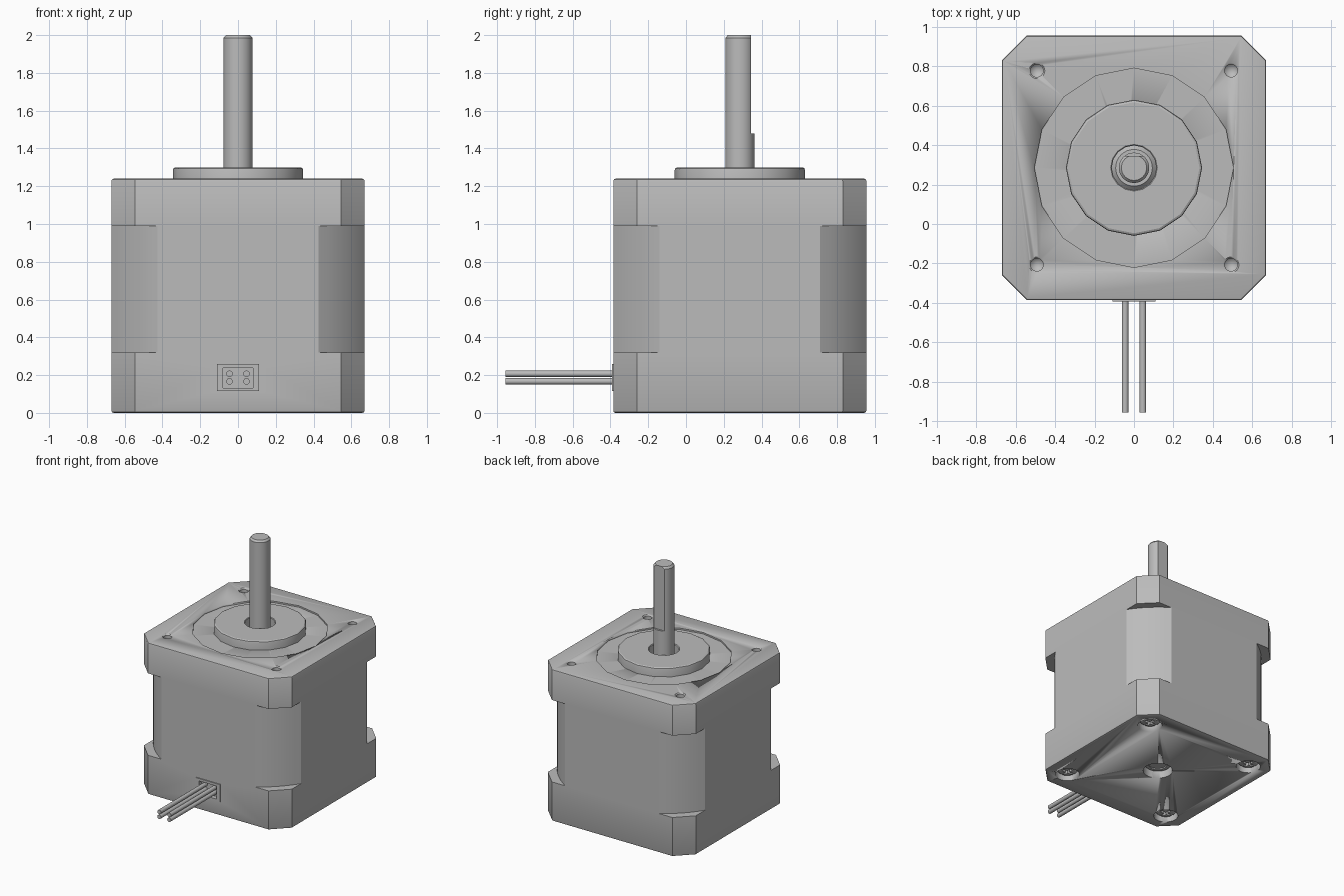
import bpy, bmesh, math
from mathutils import Matrix, Vector

old = bpy.data.objects.get("Cube")
if old:
    bpy.data.objects.remove(old, do_unlink=True)

CY = 0.285       # motor axis, y
HALF = 0.67      # half width of the square housing
SCREW = 0.492    # screw offset from the axis

steel = bpy.data.materials.new("grey metal")
steel.use_nodes = True
grey = (0.5, 0.5, 0.5, 1)
steel.diffuse_color = grey
steel.node_tree.nodes["Principled BSDF"].inputs["Base Color"].default_value = grey


def finish(name, bm, smooth=True):
    bmesh.ops.recalc_face_normals(bm, faces=bm.faces)
    mesh = bpy.data.meshes.new(name)
    bm.to_mesh(mesh)
    bm.free()
    mesh.materials.append(steel)
    ob = bpy.data.objects.new(name, mesh)
    bpy.context.collection.objects.link(ob)
    if smooth:
        bpy.ops.object.select_all(action="DESELECT")
        ob.select_set(True)
        bpy.context.view_layer.objects.active = ob
        bpy.ops.object.shade_smooth_by_angle(angle=math.radians(25))
    return ob


def prism(name, outline, z0, z1, bevel_z=None, bevel=0.012):
    """Extrude an outline (centred on the axis) and bevel its rim at bevel_z."""
    bm = bmesh.new()
    face = bm.faces.new([bm.verts.new((x, y + CY, z0)) for x, y in outline])
    new = bmesh.ops.extrude_face_region(bm, geom=[face])["geom"]
    bmesh.ops.translate(bm, vec=(0, 0, z1 - z0),
                        verts=[v for v in new if isinstance(v, bmesh.types.BMVert)])
    if bevel_z is not None:
        rim = [e for e in bm.edges if all(abs(v.co.z - bevel_z) < 1e-4 for v in e.verts)]
        bmesh.ops.bevel(bm, geom=rim, offset=bevel, segments=2, profile=0.5, affect="EDGES")
    return finish(name, bm)


def lathe(name, profile, x=0, y=CY, steps=32):
    """Spin an (r, z) profile about a vertical axis."""
    bm = bmesh.new()
    vs = [bm.verts.new((r, 0, z)) for r, z in profile]
    edges = [bm.edges.new(p) for p in zip(vs, vs[1:])]
    bmesh.ops.spin(bm, geom=vs + edges, cent=(0, 0, 0), axis=(0, 0, 1),
                   angle=math.tau, steps=steps, use_duplicate=False)
    bmesh.ops.remove_doubles(bm, verts=bm.verts, dist=1e-5)
    bmesh.ops.translate(bm, verts=bm.verts, vec=(x, y, 0))
    return finish(name, bm)


def box(name, lo, hi):
    lo, hi = Vector(lo), Vector(hi)
    bm = bmesh.new()
    bmesh.ops.create_cube(bm, size=1, matrix=Matrix.Translation((lo + hi) / 2)
                          @ Matrix.Diagonal((*(hi - lo), 1)))
    return finish(name, bm, False)


def cut(target, cutter):
    mod = target.modifiers.new("cut", "BOOLEAN")
    mod.operation, mod.solver, mod.object = "DIFFERENCE", "EXACT", cutter
    cutter.hide_render = True
    cutter.hide_set(True)


def four_corners(pts):
    """Repeat one corner's points by quarter turns."""
    out = []
    for q in range(4):
        c, s = round(math.cos(q * math.pi / 2)), round(math.sin(q * math.pi / 2))
        out += [(x * c - y * s, x * s + y * c) for x, y in pts]
    return out


# Housing: two chamfered end caps and a core with rounded-off corners
cap_outline = four_corners([(HALF, 0.545), (0.545, HALF)])
a0, a1 = math.atan2(0.425, HALF), math.atan2(HALF, 0.425)
radius = math.hypot(HALF, 0.425)
core_outline = four_corners([(radius * math.cos(a0 + (a1 - a0) * i / 6),
                              radius * math.sin(a0 + (a1 - a0) * i / 6)) for i in range(7)])
bottom_cap = prism("bottom_cap", cap_outline, 0, 0.32, 0)
top_cap = prism("top_cap", cap_outline, 0.99, 1.24, 1.24)
prism("core", core_outline, 0.32, 0.99)

# Shallow ring recess and shaft opening in the top cap
cut(top_cap, lathe("recess_cutter", [(0, 1.228), (0.505, 1.228), (0.505, 1.3), (0, 1.3)], steps=16))
cut(top_cap, lathe("opening_cutter", [(0, 1.15), (0.113, 1.15), (0.113, 1.4), (0, 1.4)]))

# Raised pilot boss
lathe("pilot_boss", [(0.113, 1.2), (0.345, 1.2), (0.345, 1.285), (0.342, 1.295),
                     (0.332, 1.3), (0.118, 1.3), (0.113, 1.295), (0.113, 1.2)], steps=16)
lathe("top_bearing", [(0.07, 1.14), (0.07, 1.21), (0.093, 1.21), (0.113, 1.19), (0.113, 1.14)])

# Shaft with a flat on its back
shaft = lathe("shaft", [(0, 0.06), (0.077, 0.06), (0.077, 1.985), (0.064, 2), (0, 2)])
cut(shaft, box("flat_cutter", (-0.2, CY + 0.06, 1.48), (0.2, CY + 0.3, 2.2)))

# Bottom opening and its bearing
cut(bottom_cap, lathe("bottom_opening_cutter", [(0, -0.1), (0.113, -0.1), (0.113, 0.1), (0, 0.1)]))
lathe("bottom_bearing", [(0.07, 0.1), (0.07, 0.05), (0.095, 0.05), (0.113, 0.07), (0.113, 0.1)])

# Threaded holes on top, recessed cross-head screws below
for sx in (-1, 1):
    for sy in (-1, 1):
        x, y = sx * SCREW, CY + sy * SCREW
        cut(top_cap, lathe("hole_cutter", [(0, 1.1), (0.032, 1.13), (0.032, 1.232),
                                           (0.042, 1.242), (0.042, 1.3), (0, 1.3)], x, y, 24))
        cut(bottom_cap, lathe("screw_well_cutter", [(0, -0.1), (0.093, -0.1),
                                                    (0.093, 0.08), (0, 0.08)], x, y, 24))
        screw = lathe("screw", [(0, 0.09), (0.078, 0.09), (0.078, 0.04),
                                (0.06, 0.026), (0, 0.02)], x, y, 24)
        for w, d in ((0.045, 0.011), (0.011, 0.045)):
            cut(screw, box("slot_cutter", (x - w, y - d, -0.05), (x + w, y + d, 0.055)))

# Connector socket on the front
front = CY - HALF
socket_void = box("socket_cutter", (-0.08, front - 0.1, 0.132), (0.08, front + 0.03, 0.238))
socket = box("connector_socket", (-0.11, front - 0.008, 0.115), (0.11, front + 0.05, 0.258))
cut(socket, socket_void)
cut(bottom_cap, box("socket_bay_cutter", (-0.109, front - 0.1, 0.116), (0.109, front + 0.045, 0.257)))

# Four lead wires
for x in (-0.045, 0.045):
    for z in (0.167, 0.207):
        bm = bmesh.new()
        bmesh.ops.create_cone(bm, cap_ends=True, segments=16, radius1=0.017, radius2=0.017,
                              depth=0.61, matrix=Matrix.Translation((x, -0.65, z))
                              @ Matrix.Rotation(math.pi / 2, 4, "X"))
        finish("lead_wire", bm)
